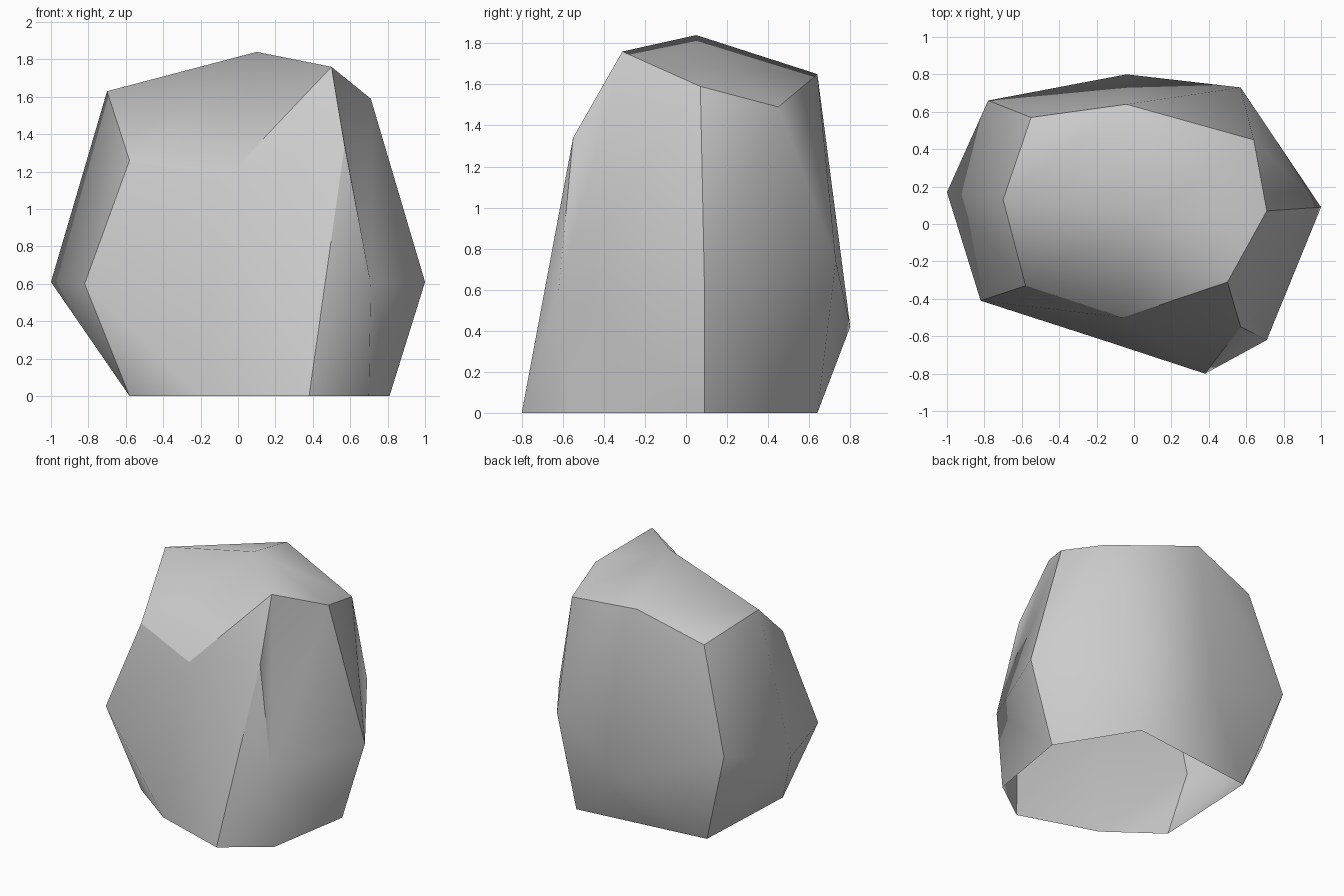
import bpy
import bmesh

default_cube = bpy.data.objects.get("Cube")
if default_cube:
    bpy.data.objects.remove(default_cube, do_unlink=True)

# Stone material
stone = bpy.data.materials.new("stone_grey")
stone.use_nodes = True
stone_colour = (0.6, 0.6, 0.6, 1)
stone.diffuse_color = stone_colour
stone.node_tree.nodes["Principled BSDF"].inputs["Base Color"].default_value = stone_colour

# Ribs of the boulder from rim down, counter-clockwise from above.
# Ribs standing on the ground end at height zero.
front_rim = (.5, -.31, 1.76)
ribs = {
    "left": [(-.7, .13, 1.63), (-1, .17, .61)],
    "front_left": [(-.58, -.33, 1.26), (-.82, -.41, .6), (-.58, -.33, 0)],
    "front": [(-.06, -.5, 1.17), (-.2, -.61, 0)],
    "front_ridge": [front_rim, (.57, -.55, 1.34), (.38, -.8, 0)],
    "front_right": [front_rim, (.71, -.62, .6), (.7, -.57, 0)],
    "right": [(.71, .07, 1.59), (1, .09, .61), (.81, .09, 0)],
    "back_right": [(.64, .45, 1.49), (.57, .73, .74), (.47, .64, 0)],
    "back": [(-.04, .64, 1.65), (-.04, .8, .42)],
    "back_left": [(-.55, .57, 1.49), (-.78, .66, .74), (-.54, .52, 0)],
}
hard_ridges = ("front_left", "front_ridge", "right", "back_left")

bm = bmesh.new()
shared = {}


def vertex(position):
    """Return the vertex at a position, creating it once."""
    if position not in shared:
        shared[position] = bm.verts.new(position)
    return shared[position]


def add_face(*corners):
    """Make a triangle unless two corners coincide."""
    if len(set(corners)) == 3:
        bm.faces.new(corners)


def add_wall(first, second):
    """Join two ribs with triangles, taking the shorter diagonal each time."""
    i = j = 0
    while i < len(first) - 1 or j < len(second) - 1:
        can_first, can_second = i < len(first) - 1, j < len(second) - 1
        step_first = can_first
        if can_first and can_second:
            step_first = ((first[i + 1].co - second[j].co).length
                          < (first[i].co - second[j + 1].co).length)
        if step_first:
            add_face(first[i], first[i + 1], second[j])
            i += 1
        else:
            add_face(first[i], second[j + 1], second[j])
            j += 1


# Side walls, with a closing triangle under each rib that stops short
columns = {name: [vertex(point) for point in points] for name, points in ribs.items()}
ring = list(columns.values())
for index, column in enumerate(ring):
    following = ring[(index + 1) % len(ring)]
    add_wall(column, following)
    if column[-1].co.z > 0:
        add_face(ring[index - 1][-1], following[-1], column[-1])

# Cap rising to the peak, with a flat chip at the back left corner
peak = vertex((.1, .05, 1.84))
rim = list(dict.fromkeys(column[0] for column in ring))
chip = columns["back_left"][0]
cap = [corner for corner in rim if corner != chip]
for start, end in zip(cap, cap[1:] + cap[:1]):
    add_face(start, end, peak)
add_face(columns["back"][0], chip, columns["left"][0])
bmesh.ops.recalc_face_normals(bm, faces=bm.faces[:])

# Smooth shading with a hard rim, hard ridges and a hard chipped front corner
for face in bm.faces:
    face.smooth = True
hard_pairs = list(zip(rim, rim[1:] + rim[:1]))
for name in hard_ridges:
    hard_pairs += zip(columns[name], columns[name][1:])
hard_pairs.append((columns["front_ridge"][1], columns["front_right"][1]))
for pair in hard_pairs:
    bm.edges.get(pair).smooth = False

# Boulder object, left open underneath
mesh = bpy.data.meshes.new("boulder")
bm.to_mesh(mesh)
bm.free()
mesh.materials.append(stone)
boulder = bpy.data.objects.new("boulder", mesh)
bpy.context.collection.objects.link(boulder)
